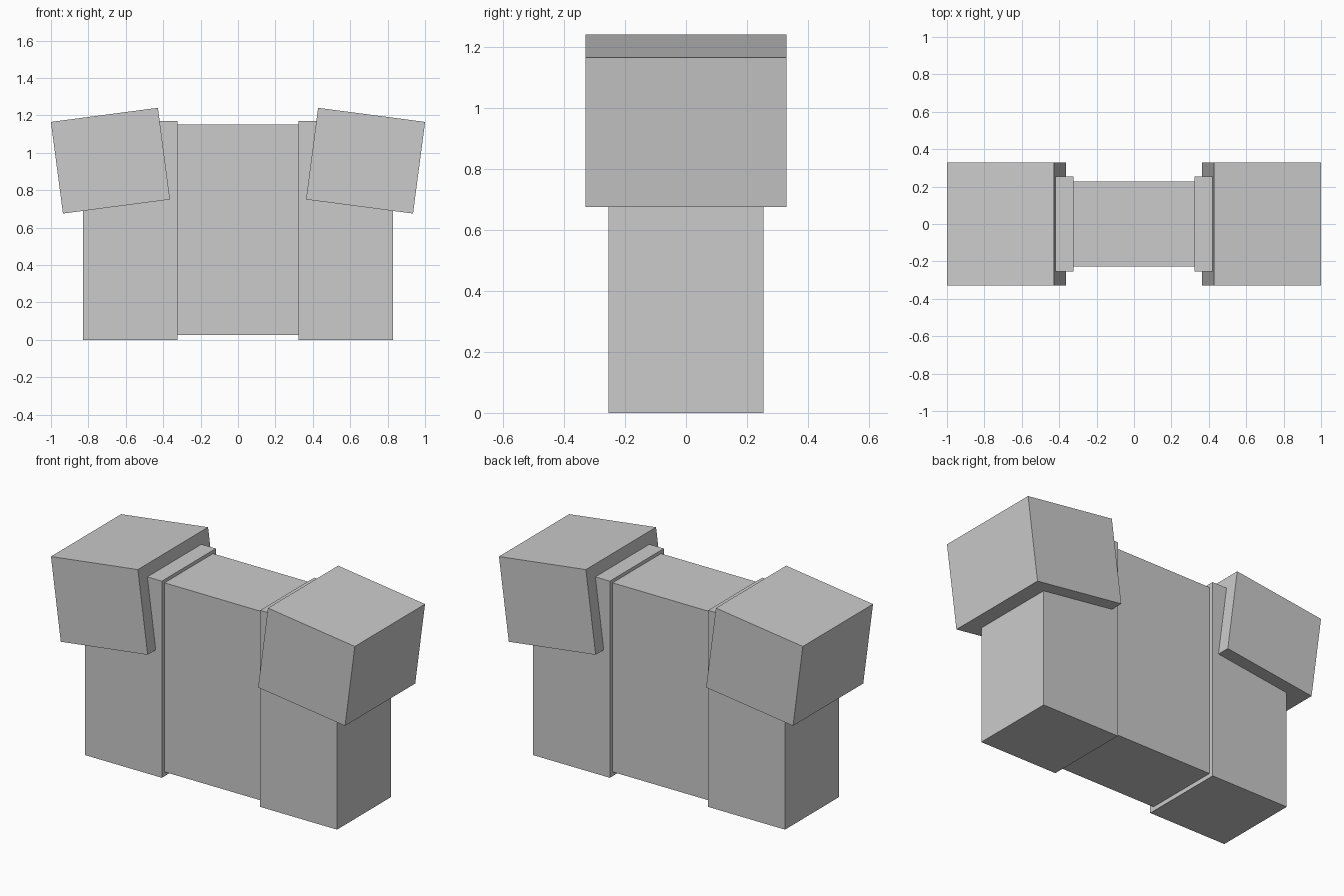
import bpy
import math

if "Cube" in bpy.data.objects:
    bpy.data.objects.remove(bpy.data.objects["Cube"])

# Single flat grey
grey = bpy.data.materials.new("plain_grey")
grey.diffuse_color = (0.6, 0.6, 0.6, 1)
grey.use_nodes = True
grey.node_tree.nodes["Principled BSDF"].inputs["Base Color"].default_value = grey.diffuse_color


def box(name, center, size, tilt=0.0):
    """Box with given centre and size, tilted in the front plane."""
    bpy.ops.mesh.primitive_cube_add(size=1, location=center,
                                    rotation=(0, math.radians(tilt), 0))
    ob = bpy.context.object
    ob.name = name
    ob.scale = size
    ob.data.materials.append(grey)
    return ob


# Torso
box("torso", (0, 0, 0.5875), (0.65, 0.456, 1.125))

# Arms and tilted shoulder pads, one pair per side
for side, s in (("left", -1), ("right", 1)):
    box(side + "_arm", (s * 0.577, 0, 0.585), (0.506, 0.508, 1.17))
    box(side + "_shoulder_pad", (s * 0.682, 0, 0.9575),
        (0.577, 0.66, 0.494), s * 7.5)
